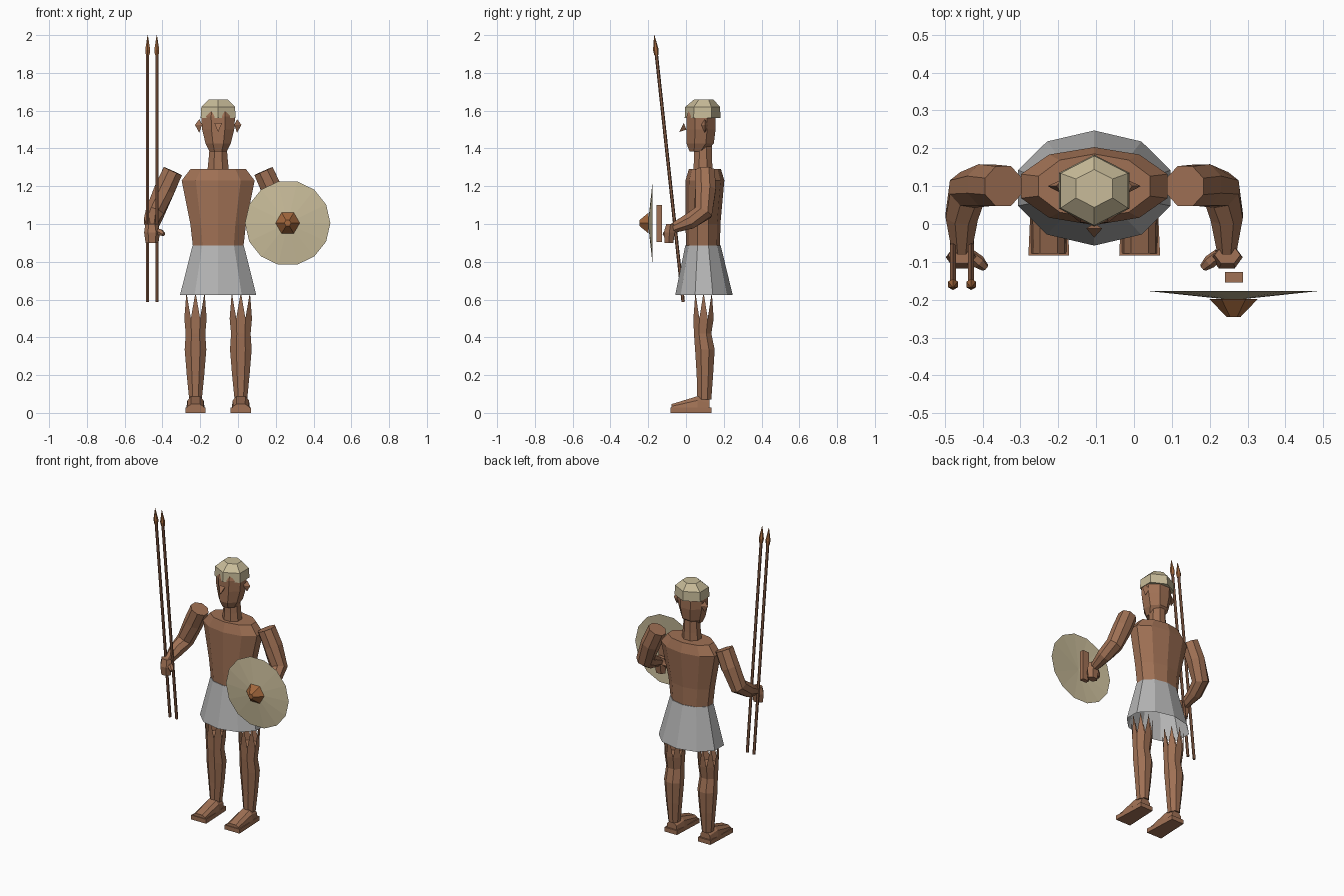
import bpy, bmesh, math
from mathutils import Vector

if "Cube" in bpy.data.objects:
    bpy.data.objects.remove(bpy.data.objects["Cube"])

CX = -0.105  # body's mirror line


def material(name, rgb):
    m = bpy.data.materials.new(name)
    m.diffuse_color = (*rgb, 1)
    m.use_nodes = True
    m.node_tree.nodes["Principled BSDF"].inputs["Base Color"].default_value = m.diffuse_color
    return m


SKIN = material("brown_skin", (0.35, 0.165, 0.09))
WOOD = material("dark_wood", (0.27, 0.12, 0.065))
BRONZE = material("bronze", (0.36, 0.135, 0.045))
HIDE = material("pale_hide", (0.58, 0.50, 0.32))
CLOTH = material("grey_cloth", (0.46, 0.46, 0.46))


def make(name, verts, faces, mat):
    bm = bmesh.new()
    vs = [bm.verts.new(v) for v in verts]
    for f in faces:
        bm.faces.new([vs[i] for i in f])
    bmesh.ops.recalc_face_normals(bm, faces=bm.faces[:])
    me = bpy.data.meshes.new(name)
    bm.to_mesh(me)
    bm.free()
    me.materials.append(mat)
    ob = bpy.data.objects.new(name, me)
    bpy.context.collection.objects.link(ob)
    return ob


def skin_rings(rings, caps=(True, True)):
    """Join equal rings of points into verts and faces."""
    n = len(rings[0])
    verts = [p for r in rings for p in r]
    faces = [(k * n + i, k * n + (i + 1) % n, (k + 1) * n + (i + 1) % n, (k + 1) * n + i)
             for k in range(len(rings) - 1) for i in range(n)]
    if caps[0]:
        faces.append(tuple(range(n)))
    if caps[1]:
        faces.append(tuple(range(len(verts) - n, len(verts))))
    return verts, faces


def loft(name, sections, n, mat, phase=0.0, caps=(True, True)):
    """Horizontal rings given as (z, centre x, centre y, half width, half depth)."""
    rings = []
    for z, x, y, rx, ry in sections:
        angs = [phase + math.tau * i / n for i in range(n)]
        rings.append([(x + rx * math.cos(a), y + ry * math.sin(a), z) for a in angs])
    return make(name, *skin_rings(rings, caps), mat)


def tube(name, path, n, mat, phase=0.0):
    """Rings square to a path of (point, radius)."""
    pts = [Vector(p) for p, _ in path]
    rings = []
    for i, (p, r) in enumerate(zip(pts, (r for _, r in path))):
        d = (pts[min(i + 1, len(pts) - 1)] - pts[max(i - 1, 0)]).normalized()
        u = d.cross(Vector((1, 0, 0))).normalized()
        v = d.cross(u)
        angs = [phase + math.tau * k / n for k in range(n)]
        rings.append([p + r * (math.cos(a) * u + math.sin(a) * v) for a in angs])
    return make(name, *skin_rings(rings), mat)


def box(name, lo, hi, mat):
    rings = [[(lo[0], lo[1], z), (hi[0], lo[1], z), (hi[0], hi[1], z), (lo[0], hi[1], z)]
             for z in (lo[2], hi[2])]
    return make(name, *skin_rings(rings), mat)


# Torso, kilt and neck
Q = math.pi / 2
loft("torso", [(0.86, CX, 0.09, 0.138, 0.09), (1.0, CX, 0.09, 0.155, 0.092),
               (1.23, CX, 0.10, 0.203, 0.103), (1.29, CX, 0.10, 0.155, 0.085)], 10, SKIN, Q)
loft("kilt", [(0.625, CX, 0.095, 0.212, 0.152), (0.885, CX, 0.09, 0.143, 0.094)],
     10, CLOTH, Q, (False, True))
loft("neck", [(1.28, CX, 0.09, 0.062, 0.055), (1.34, CX, 0.09, 0.055, 0.052),
              (1.42, CX, 0.09, 0.048, 0.05)], 8, SKIN, math.pi / 8)

# Head, cap, nose and ears
loft("head", [(1.385, CX, 0.06, 0.05, 0.045), (1.425, CX, 0.075, 0.072, 0.078),
              (1.50, CX, 0.08, 0.092, 0.083), (1.57, CX, 0.08, 0.097, 0.083),
              (1.62, CX, 0.085, 0.088, 0.07)], 8, SKIN, math.pi / 8)
loft("cap", [(1.56, CX, 0.088, 0.107, 0.095), (1.62, CX, 0.088, 0.103, 0.092),
             (1.66, CX, 0.094, 0.056, 0.05)], 6, HIDE, Q)
make("nose", [(CX - 0.021, -0.012, 1.535), (CX + 0.021, -0.012, 1.535),
              (CX, -0.036, 1.487), (CX, 0.002, 1.50)],
     [(0, 1, 2), (0, 1, 3), (0, 2, 3), (1, 2, 3)], SKIN)

for side, s in (("right", -1), ("left", 1)):
    def m(x, y, z):
        return (CX + s * x, y, z)

    make(side + "_ear",
         [m(0.085, 0.08, 1.525), m(0.085, 0.118, 1.525), m(0.10, 0.10, 1.555),
          m(0.10, 0.10, 1.483), m(0.123, 0.10, 1.525)],
         [(0, 2, 4), (2, 1, 4), (1, 3, 4), (3, 0, 4), (0, 1, 2), (0, 3, 1)], SKIN)

    # Arm bent at the elbow
    tube(side + "_arm", [(m(0.24, 0.10, 1.28), 0.057), (m(0.285, 0.103, 1.18), 0.059),
                         (m(0.335, 0.09, 1.06), 0.053), (m(0.35, 0.02, 1.015), 0.046),
                         (m(0.35, -0.075, 0.975), 0.027)], 8, SKIN, math.pi / 8)
    # Fist and thumb
    loft(side + "_hand", [(0.90, CX + s * 0.35, -0.09, 0.034, 0.026),
                          (0.955, CX + s * 0.35, -0.088, 0.042, 0.034),
                          (1.0, CX + s * 0.352, -0.082, 0.034, 0.026)], 6, SKIN)
    tube(side + "_thumb", [(m(0.33, -0.08, 0.965), 0.016), (m(0.305, -0.1, 0.955), 0.018),
                           (m(0.288, -0.115, 0.945), 0.011)], 6, SKIN)

    # Leg
    lx = CX + s * 0.12
    thigh = (0.50, lx, 0.093, 0.064, 0.058)
    loft(side + "_leg", [(0.07, lx, 0.097, 0.036, 0.04), (0.20, lx, 0.10, 0.05, 0.047),
                         (0.335, lx, 0.10, 0.062, 0.056), (0.42, lx, 0.088, 0.056, 0.05),
                         thigh], 8, SKIN, math.pi / 8)
    # Tapering points that run from the thigh up under the kilt
    verts, faces = [], []
    for i in range(8):
        for da, z, r in ((-0.5, 0.50, 1.0), (0.5, 0.50, 1.0), (0, 0.64, 1.06)):
            a = math.tau * (i + da) / 8
            verts.append((lx + 0.064 * r * math.cos(a), 0.093 + 0.058 * r * math.sin(a), z))
        faces.append((3 * i, 3 * i + 1, 3 * i + 2))
    make(side + "_thigh_points", verts, faces, SKIN)

    # Sole and wedge-shaped foot
    sole = [(lx - 0.054, -0.083), (lx + 0.054, -0.083), (lx + 0.044, 0.135), (lx - 0.044, 0.135)]
    make(side + "_sole", *skin_rings([[(x, y, z) for x, y in sole] for z in (0.0, 0.028)]), SKIN)
    wedge = [[(lx - w, y, 0.028), (lx + w, y, 0.028), (lx + w * 0.9, y, h * 0.75),
              (lx + w * 0.5, y, h), (lx - w * 0.5, y, h), (lx - w * 0.9, y, h * 0.75)]
             for y, w, h in ((-0.078, 0.046, 0.046), (0.06, 0.048, 0.088), (0.125, 0.036, 0.07))]
    make(side + "_foot", *skin_rings(wedge), SKIN)

# Pair of leaning spears
low, high = Vector((0, -0.015, 0.588)), Vector((0, -0.168, 2.0))
for k, x in enumerate((-0.478, -0.43)):
    off = Vector((x, 0, 0))
    at = [low.lerp(high, t) + off for t in (0, 0.94, 0.925, 0.945, 1)]
    tube(f"spear_shaft_{k + 1}", [(at[0], 0.009), (at[1], 0.009)], 6, WOOD)
    tube(f"spear_head_{k + 1}", [(at[2], 0.011), (at[3], 0.015), (at[4], 0.001)], 6, BRONZE)

# Shield: shallow cone, boss and grip
SX, SZ = 0.263, 1.005


def disc(y, r, n, phase=0.0):
    return [(SX + r * math.cos(phase + math.tau * i / n), y,
             SZ + r * math.sin(phase + math.tau * i / n)) for i in range(n)]


rim = disc(-0.177, 0.226, 14)
make("shield", rim + [(SX, -0.201, SZ), (SX, -0.197, SZ)],
     [(i, (i + 1) % 14, c) for c in (14, 15) for i in range(14)], HIDE)
make("shield_boss", *skin_rings([disc(-0.198, 0.064, 6), disc(-0.246, 0.018, 6)]), BRONZE)
box("shield_grip", (0.24, -0.155, 0.905), (0.288, -0.127, 1.10), SKIN)
